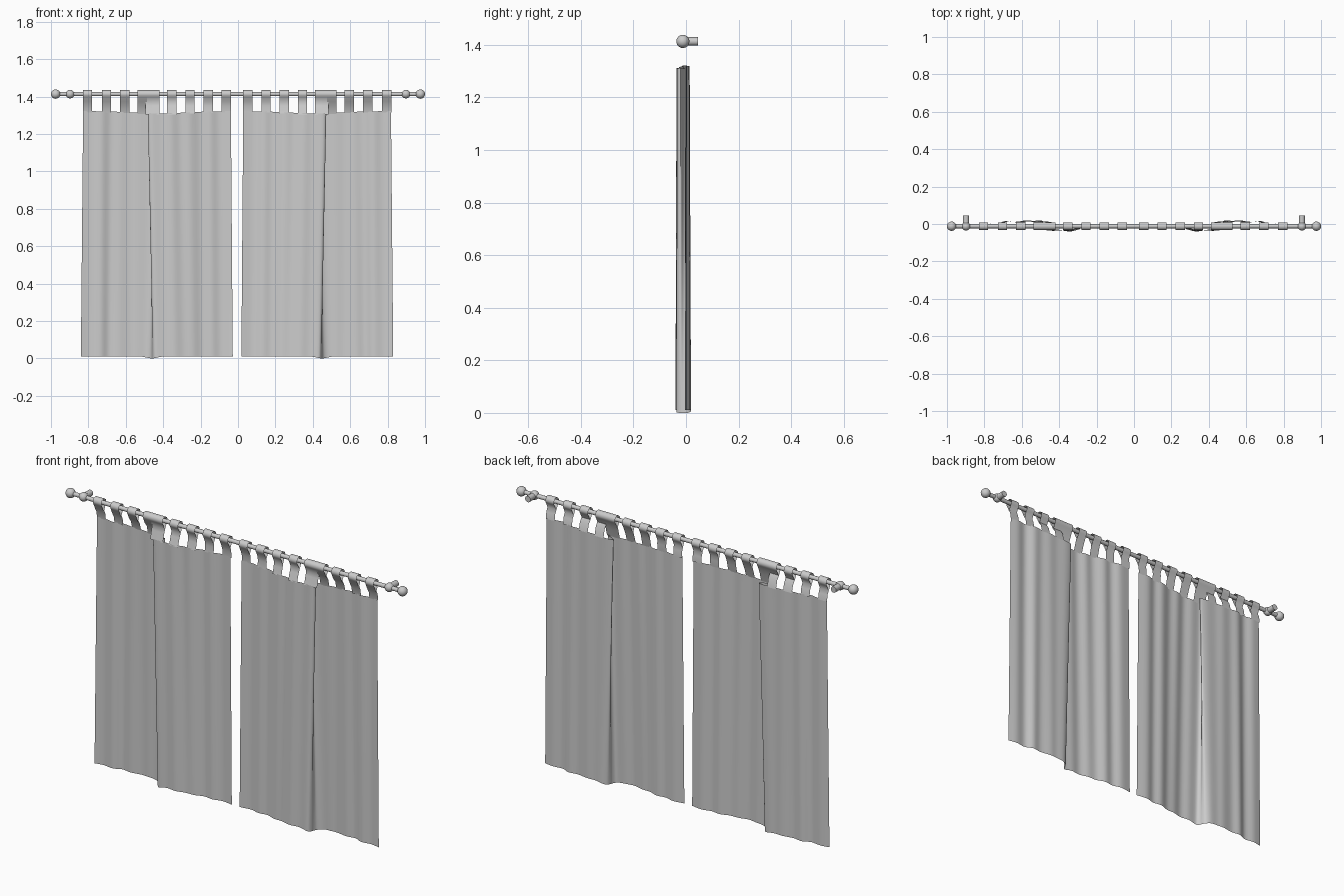
import bpy, bmesh, math
from mathutils import Vector

if "Cube" in bpy.data.objects:
    bpy.data.objects.remove(bpy.data.objects["Cube"])

ROD_Y, ROD_Z = -0.012, 1.413
MID = -0.005                      # mirror line between the two curtains

def finish(ob, angle=50):
    bpy.context.view_layer.objects.active = ob
    for o in bpy.context.selected_objects:
        o.select_set(False)
    ob.select_set(True)
    bpy.ops.object.shade_smooth_by_angle(angle=math.radians(angle))

def grid_object(name, rows):
    """Skin a list of equally long point rows into a sheet."""
    bm = bmesh.new()
    vs = [[bm.verts.new(p) for p in r] for r in rows]
    for a, b in zip(vs, vs[1:]):
        for i in range(len(a) - 1):
            bm.faces.new((a[i], a[i + 1], b[i + 1], b[i]))
    me = bpy.data.meshes.new(name)
    bmesh.ops.recalc_face_normals(bm, faces=bm.faces)
    bm.to_mesh(me)
    bm.free()
    ob = bpy.data.objects.new(name, me)
    bpy.context.collection.objects.link(ob)
    finish(ob)
    return ob

def spline(pts, n=4):
    """Catmull-Rom curve through 2D points."""
    p = [Vector(q) for q in pts]
    p = [2 * p[0] - p[1]] + p + [2 * p[-1] - p[-2]]
    out = []
    for i in range(1, len(p) - 2):
        a, b, c, d = p[i - 1:i + 3]
        for k in range(n):
            t = k / n
            out.append(0.5 * (2 * b + (c - a) * t + (2 * a - 5 * b + 4 * c - d) * t * t
                              + (3 * b - a - 3 * c + d) * t ** 3))
    return out + [p[-2]]

# Fold profiles of the left curtain seen from above (same point count)
TOP = [(-.828, 0), (-.78, .004), (-.73, -.004), (-.68, .012), (-.63, .009), (-.58, .014),
       (-.53, .011), (-.47, .013), (-.432, .006), (-.45, -.008), (-.482, -.02), (-.465, -.034),
       (-.41, -.03), (-.36, -.036), (-.31, -.024), (-.26, -.027), (-.2, -.01),
       (-.15, -.016), (-.1, -.004), (-.038, -.01)]
BOTTOM = [(-.84, -.004), (-.79, .004), (-.735, -.002), (-.69, .016), (-.64, .01), (-.58, .019),
          (-.54, .017), (-.495, .018), (-.47, .008), (-.46, -.008), (-.455, -.022), (-.44, -.036),
          (-.39, -.034), (-.34, -.04), (-.29, -.028), (-.24, -.026), (-.19, -.01),
          (-.14, -.016), (-.09, -.004), (-.028, -.012)]
top, bottom = spline(TOP), spline(BOTTOM)

def edge_z(x):
    """Slightly sagging top hem."""
    return 1.322 - 0.012 * math.exp(-((x + .42) / .2) ** 2)

def curtain_rows(steps=16):
    rows = []
    for j in range(steps + 1):
        t = j / steps
        row = []
        for a, b in zip(bottom, top):
            p = a.lerp(b, t)
            z0 = 0.011 - 0.011 * math.exp(-((a.x + .46) / .04) ** 2)
            row.append((p.x, p.y, z0 + t * (edge_z(b.x) - z0)))
        rows.append(row)
    return rows

def cloth_y(x):
    return min(top, key=lambda p: abs(p.x - x)).y

def tab_rows(x, w):
    """Strap rising from the hem, looping round the rod and closing on itself."""
    path = [(cloth_y(x), edge_z(x) - .006), (cloth_y(x) * .5 - .004, 1.35), (ROD_Y - .003, 1.372)]
    for k in range(13):
        a = math.radians(225 - 270 * k / 12)
        path.append((ROD_Y + .021 * math.cos(a), ROD_Z + .021 * math.sin(a)))
    path += [(ROD_Y + .003, 1.372), (cloth_y(x) * .5 - .001, 1.35),
             (cloth_y(x) + .003, edge_z(x) - .006)]
    return [[(x - w / 2, y, z), (x + w / 2, y, z)] for y, z in path]

def flip(rows):
    return [[(2 * MID - x, y, z) for x, y, z in r] for r in rows]

# Curtains and hanging tabs, right side mirrored
TABS = [-.805, -.703, -.605, -.512, -.475, -.44, -.355, -.257, -.16, -.062]
for side, f in (("left", lambda r: r), ("right", flip)):
    grid_object(f"curtain_{side}", f(curtain_rows()))
    for i, x in enumerate(TABS):
        grid_object(f"tab_{side}_{i + 1}", f(tab_rows(x, .038 if -.48 < x < -.43 else .05)))

def cylinder(name, r, length, loc, rot):
    bpy.ops.mesh.primitive_cylinder_add(vertices=20, radius=r, depth=length, location=loc, rotation=rot)
    ob = bpy.context.object
    ob.name = name
    finish(ob, 40)

def ball(name, r, loc):
    bpy.ops.mesh.primitive_uv_sphere_add(segments=20, ring_count=12, radius=r, location=loc)
    ob = bpy.context.object
    ob.name = name
    finish(ob, 60)

# Rod, end knobs and wall brackets
cylinder("rod", .011, 1.92, (0, ROD_Y, ROD_Z), (0, math.pi / 2, 0))
for side, s in (("left", -1), ("right", 1)):
    ball(f"end_knob_{side}", .025, (s * .975, ROD_Y, ROD_Z))
    ball(f"bracket_ball_{side}", .023, (s * .898, ROD_Y, ROD_Z))
    cylinder(f"wall_bracket_{side}", .016, .057, (s * .898, .0165, ROD_Z), (math.pi / 2, 0, 0))
